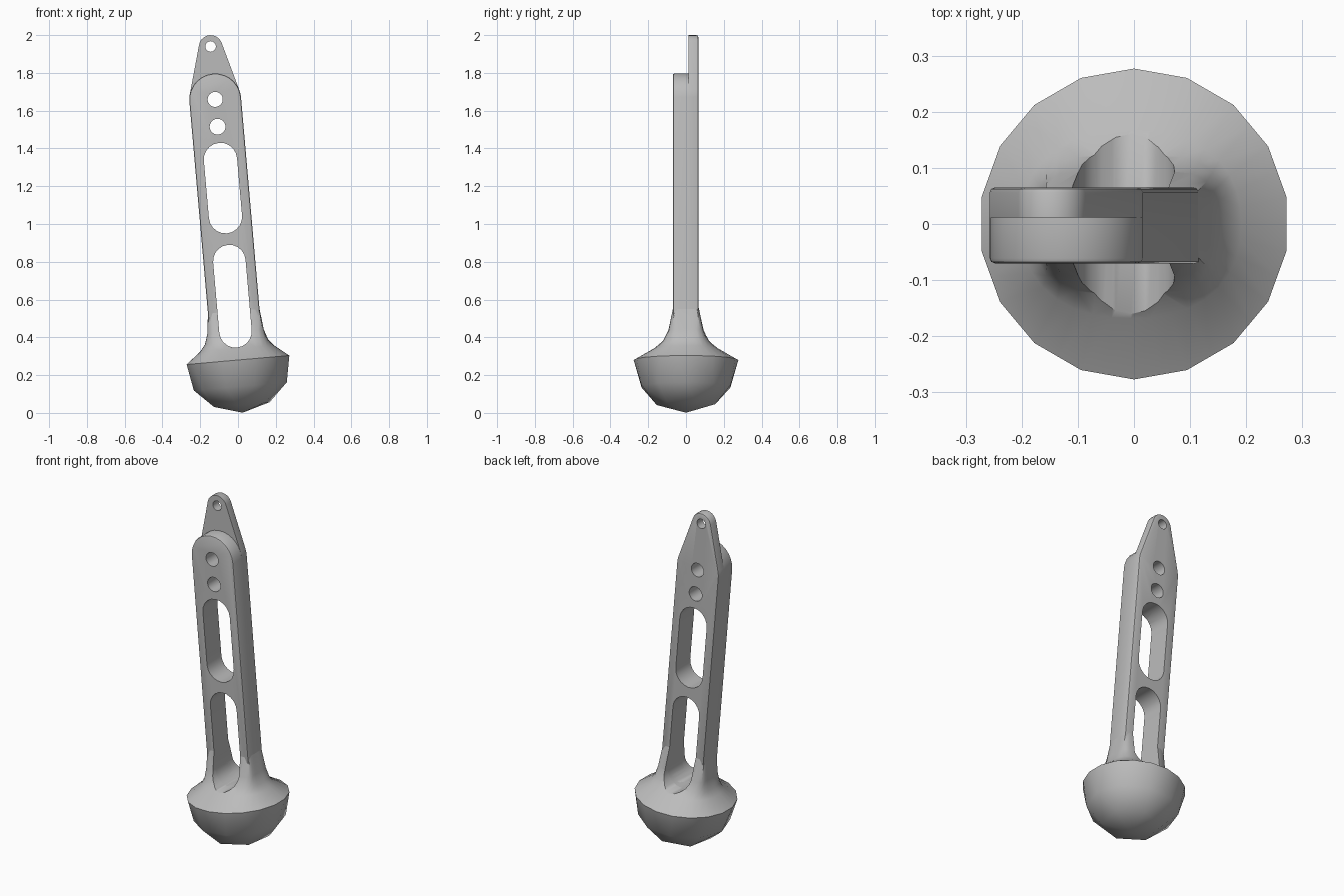
import bpy, bmesh, math
from math import sin, cos, pi, radians
from mathutils import Matrix, Vector

if "Cube" in bpy.data.objects:
    bpy.data.objects.remove(bpy.data.objects["Cube"])

grey = bpy.data.materials.new("plain grey")
grey.use_nodes = True
GREY = (0.5, 0.5, 0.5, 1)
grey.diffuse_color = GREY
grey.node_tree.nodes["Principled BSDF"].inputs["Base Color"].default_value = GREY

# The whole strut leans sideways around the centre of its foot rim
TILT = Matrix.Translation((0, 0, 0.28)) @ Matrix.Rotation(radians(-5), 4, 'Y')
FRONT, SPLIT, BACK = -0.07, 0.012, 0.065
HALF_WIDTH, HEAD_Z = 0.137, 1.385
RIM = 0.277


def make(name, bm):
    bmesh.ops.recalc_face_normals(bm, faces=bm.faces)
    mesh = bpy.data.meshes.new(name)
    bm.to_mesh(mesh)
    bm.free()
    mesh.materials.append(grey)
    obj = bpy.data.objects.new(name, mesh)
    bpy.context.collection.objects.link(obj)
    obj.matrix_world = TILT
    return obj


def arc(radius, z, start, end, steps):
    angles = [radians(start + (end - start) * i / steps) for i in range(steps + 1)]
    return [(radius * cos(a), z + radius * sin(a)) for a in angles]


def prism(name, outline, y0, y1, round_y=()):
    """Extrude an x-z outline along y, rounding the rims that lie at round_y."""
    bm = bmesh.new()
    face = bm.faces.new([bm.verts.new((x, y0, z)) for x, z in outline])
    grown = bmesh.ops.extrude_face_region(bm, geom=[face], use_keep_orig=True)
    for v in grown["geom"]:
        if isinstance(v, bmesh.types.BMVert):
            v.co.y = y1
    rims = [e for e in bm.edges
            if any(all(abs(v.co.y - y) < 1e-4 for v in e.verts) for y in round_y)]
    if rims:
        bmesh.ops.bevel(bm, geom=rims, offset=0.009, segments=2,
                        affect='EDGES', profile=0.5)
    return make(name, bm)


# Arm: round-headed front layer and a back layer that tapers into a tongue
foot_of_arm = [(-HALF_WIDTH, 0.03), (HALF_WIDTH, 0.03)]
front = prism("arm_front", foot_of_arm + arc(HALF_WIDTH, HEAD_Z, 0, 180, 14),
              FRONT, SPLIT, (FRONT,))
tongue_outline = (foot_of_arm + arc(HALF_WIDTH, HEAD_Z, 0, 15.5, 2)
                  + arc(0.062, 1.664, 15.5, 164.5, 10)
                  + arc(HALF_WIDTH, HEAD_Z, 164.5, 180, 2))
tongue = prism("arm_back_and_tongue", tongue_outline, SPLIT, BACK, (BACK,))

# Flare: loft from the round rim to the rectangular arm
# (height, half width, half depth, squareness)
levels = [(0, RIM, RIM, 2), (0.06, 0.197, 0.168, 2.3), (0.095, 0.168, 0.124, 3.5),
          (0.15, 0.15, 0.094, 6), (0.26, HALF_WIDTH, 0.07, 14), (0.3, 0.128, 0.058, 14)]
bm = bmesh.new()
rings = []
for z, a, b, p in levels:
    ring = []
    for k in range(36):
        t = radians(10 * k)
        r = (abs(cos(t)) ** p + abs(sin(t)) ** p) ** (-1 / p)
        if z == 0 and k % 2 == 0:
            r *= cos(radians(10))
        ring.append(bm.verts.new((a * r * cos(t), b * r * sin(t), z)))
    rings.append(ring)
for low, high in zip(rings, rings[1:]):
    for k in range(36):
        n = (k + 1) % 36
        bm.faces.new((low[k], low[n], high[n], high[k]))
bm.faces.new(rings[0])
bm.faces.new(rings[-1])
flare = make("foot_flare", bm)

# Foot: coarse faceted bowl wrapped around a few rings of points
bm = bmesh.new()
for z, r, n, turn in [(0, RIM, 18, 10), (-0.14, 0.247, 10, 0), (-0.237, 0.157, 6, 20)]:
    for k in range(n):
        t = radians(turn) + 2 * pi * k / n
        bm.verts.new((r * cos(t), r * sin(t), z))
bm.verts.new((0, 0, -0.28))
bmesh.ops.convex_hull(bm, input=bm.verts)
foot = make("foot_bowl", bm)


# Openings: two long slots and three round holes
def slot(r, low, high):
    return arc(r, high - r, 0, 180, 10) + arc(r, low + r, 180, 360, 10)


def hole(r, z):
    return arc(r, z, 0, 345, 23)


openings = [slot(0.088, 0.673, 1.154), slot(0.086, 0.066, 0.612),
            hole(0.042, 1.24), hole(0.04, HEAD_Z), hole(0.028, 1.666)]
cutters = [prism("opening_cutter", o, -0.5, 0.5) for o in openings]
for obj, used in [(front, cutters[:4]), (tongue, cutters), (flare, cutters[1:2])]:
    bpy.context.view_layer.objects.active = obj
    for cutter in used:
        mod = obj.modifiers.new("opening", 'BOOLEAN')
        mod.operation = 'DIFFERENCE'
        mod.solver = 'EXACT'
        mod.object = cutter
        bpy.ops.object.modifier_apply(modifier=mod.name)
for cutter in cutters:
    bpy.data.objects.remove(cutter)

# Shading
for obj, angle in [(front, 35), (tongue, 35), (flare, 40), (foot, 60)]:
    bpy.ops.object.select_all(action='DESELECT')
    obj.select_set(True)
    bpy.context.view_layer.objects.active = obj
    bpy.ops.object.shade_smooth_by_angle(angle=radians(angle))
